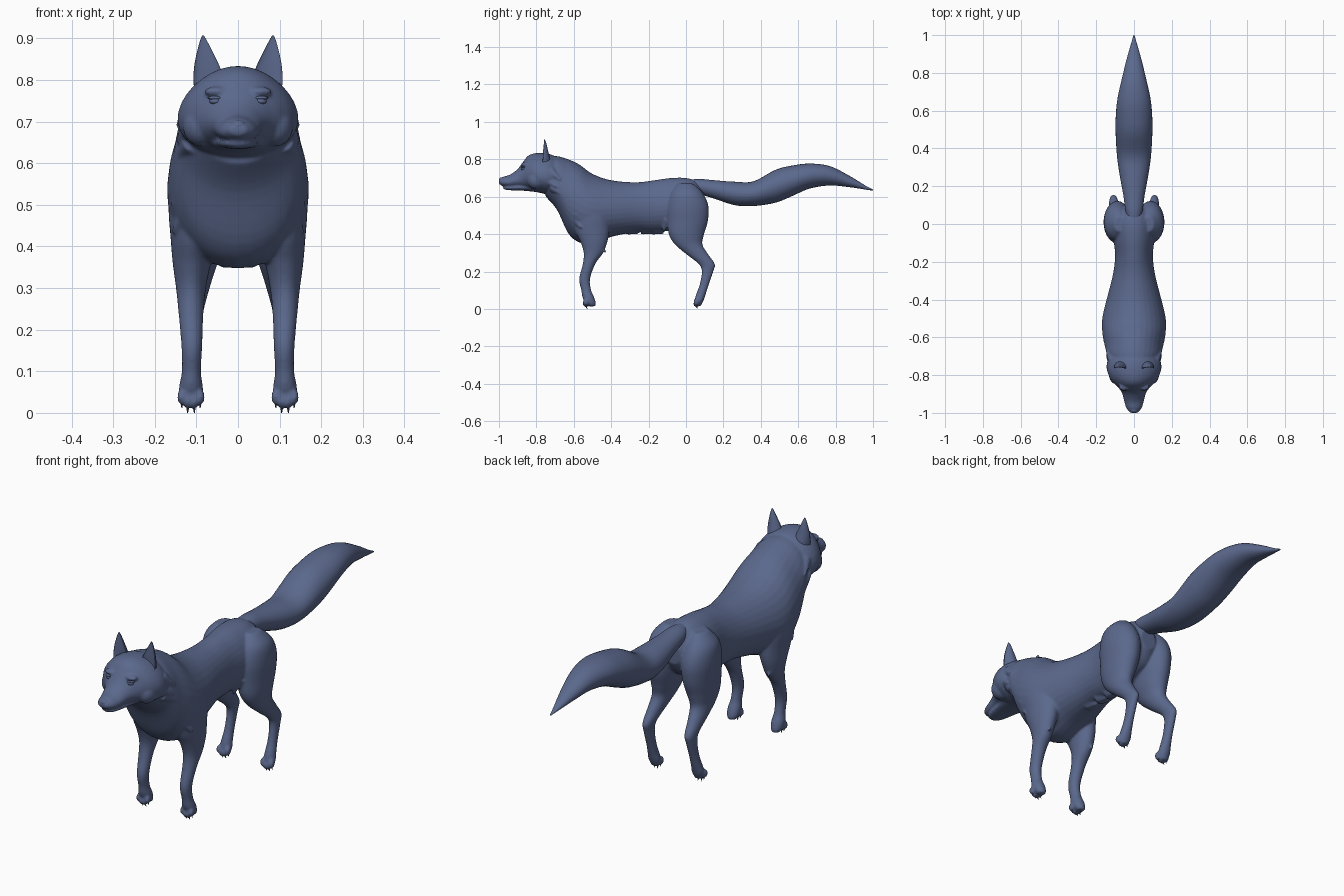
import bpy, bmesh
from math import sin, cos, pi
from mathutils import Vector, Matrix

cube = bpy.data.objects.get("Cube")
if cube:
    bpy.data.objects.remove(cube)

COLOUR = (0.105, 0.14, 0.265, 1)
fur = bpy.data.materials.new("slate_blue_fur")
fur.use_nodes = True
fur.diffuse_color = COLOUR
shader = fur.node_tree.nodes["Principled BSDF"]
shader.inputs["Base Color"].default_value = COLOUR
shader.inputs["Roughness"].default_value = 0.8

SIDES = (("left", 1), ("right", -1))


def finish(name, bm):
    """Turn a bmesh into a smooth, coloured object."""
    bmesh.ops.recalc_face_normals(bm, faces=bm.faces[:])
    for face in bm.faces:
        face.smooth = True
    mesh = bpy.data.meshes.new(name)
    bm.to_mesh(mesh)
    bm.free()
    mesh.materials.append(fur)
    obj = bpy.data.objects.new(name, mesh)
    bpy.context.collection.objects.link(obj)
    return obj


def spline(stations, steps=5):
    """Smooth curve through the stations."""
    rows = [Vector(s) for s in stations]
    rows = [rows[0]] + rows + [rows[-1]]
    result = []
    for a, b, c, d in zip(rows, rows[1:], rows[2:], rows[3:]):
        for i in range(steps):
            t = i / steps
            result.append(b + (c - a) * t / 2 + (a * 2 - b * 5 + c * 4 - d) * t**2 / 2
                          + (b * 3 - a - c * 3 + d) * t**3 / 2)
    return result + [rows[-1]]


def loft(name, axis, stations, side=1, pear=0.0, dent=1.0, count=32):
    """Skin rings along an axis. Station: place, low edge, high edge, half width, x."""
    bm = bmesh.new()
    rings = []
    for place, low, high, width, x in spline([(*s, 0)[:5] for s in stations]):
        ring = []
        for i in range(count):
            u, v = cos(2 * pi * i / count), sin(2 * pi * i / count)
            px = side * (x + width * u * (1 - pear * v))
            other = (low + high) / 2 + (high - low) / 2 * v * (dent if v < 0 else 1)
            ring.append(bm.verts.new((px, place, other) if axis == "Y" else (px, other, place)))
        rings.append(ring)
    for r, q in zip(rings, rings[1:]):
        for i in range(count):
            j = (i + 1) % count
            bm.faces.new((r[i], r[j], q[j], q[i]))
    bm.faces.new(rings[0])
    bm.faces.new(rings[-1])
    return finish(name, bm)


def blob(name, centre, size):
    bm = bmesh.new()
    bmesh.ops.create_uvsphere(bm, u_segments=20, v_segments=12, radius=1,
                              matrix=Matrix.Translation(centre) @ Matrix.Diagonal((*size, 1)))
    return finish(name, bm)


def spike(name, base, tip, radius, end=0.001):
    """Tapered cone used for claws and fur tufts."""
    base, tip = Vector(base), Vector(tip)
    way = tip - base
    turn = way.to_track_quat("Z", "Y").to_matrix().to_4x4()
    bm = bmesh.new()
    bmesh.ops.create_cone(bm, cap_ends=True, segments=12, radius1=radius, radius2=end,
                          depth=way.length,
                          matrix=Matrix.Translation((base + tip) / 2) @ turn)
    return finish(name, bm)


coat = []

# Torso, from rump to neck
coat.append(loft("torso", "Y", [
    (.10, .53, .63, .04), (.06, .47, .68, .085), (0, .44, .70, .11),
    (-.08, .42, .70, .108), (-.17, .41, .688, .10), (-.27, .41, .677, .112),
    (-.40, .385, .688, .145), (-.50, .35, .722, .168), (-.57, .355, .772, .168),
    (-.63, .405, .80, .158), (-.69, .53, .817, .142), (-.75, .60, .82, .11)], pear=.06))

# Head with upper muzzle, and the lower jaw
coat.append(loft("head", "Y", [
    (-.68, .64, .80, .11), (-.72, .615, .825, .137), (-.765, .617, .833, .143),
    (-.81, .628, .832, .128), (-.845, .638, .818, .102), (-.872, .645, .785, .077),
    (-.90, .65, .748, .061), (-.94, .652, .718, .051), (-.975, .655, .708, .04),
    (-1, .668, .695, .02)], pear=.17))
coat.append(loft("lower_jaw", "Y", [
    (-.80, .625, .67, .07), (-.87, .632, .665, .055), (-.93, .634, .66, .043),
    (-.965, .637, .658, .03), (-.977, .642, .655, .014)]))

for label, s in SIDES:
    # Front leg from shoulder to paw
    coat.append(loft("front_leg_" + label, "Z", [
        (.64, -.57, -.46, .03, .10), (.58, -.60, -.43, .055, .102),
        (.50, -.61, -.41, .062, .105), (.42, -.595, -.41, .056, .106),
        (.36, -.565, -.42, .046, .111), (.30, -.547, -.443, .036, .113),
        (.24, -.552, -.485, .03, .113), (.16, -.571, -.513, .025, .111),
        (.10, -.56, -.507, .023, .112), (.06, -.553, -.49, .029, .113),
        (.03, -.535, -.482, .026, .113), (.014, -.52, -.485, .016, .113)], s))
    # Hind leg from hip over the hock to the paw
    coat.append(loft("hind_leg_" + label, "Z", [
        (.67, -.04, .04, .03, .075), (.62, -.08, .09, .062, .088),
        (.55, -.10, .12, .073, .088), (.47, -.10, .117, .068, .088),
        (.40, -.092, .097, .058, .092), (.345, -.06, .088, .044, .098),
        (.29, .005, .12, .033, .104), (.24, .068, .154, .024, .108),
        (.20, .084, .146, .02, .11), (.13, .073, .122, .02, .111),
        (.08, .055, .106, .024, .112), (.045, .047, .094, .028, .112),
        (.016, .052, .08, .017, .112)], s))
    # Toes
    for y in (-.535, .055):
        for dx in (-.023, -.008, .008, .023):
            low = .028 if abs(dx) < .01 else .038
            coat.append(blob("toe", (s * .113 + dx, y, low), (.01, .016, .019)))
    # Brow ridge and cheek
    coat.append(blob("brow", (s * .052, -.862, .772), (.03, .02, .012)))
    coat.append(blob("cheek", (s * .088, -.80, .69), (.045, .05, .05)))
    # Fur tufts behind the elbow, on the cheek ruff and down the neck
    coat.append(spike("elbow_tuft", (s * .115, -.47, .36), (s * .125, -.425, .295), .028))
    for z, y in ((.67, -.74), (.71, -.72), (.63, -.71)):
        coat.append(spike("ruff_tuft", (s * .11, y, z + .02), (s * .15, y + .05, z - .02), .03))
    for z, y in ((.62, -.66), (.54, -.63), (.47, -.60)):
        coat.append(spike("neck_tuft", (s * .10, y, z + .03), (s * .162, y + .04, z - .04), .04))
    # Flank fold in front of the thigh
    coat.append(spike("flank_tuft", (s * .07, -.10, .48), (s * .06, -.125, .405), .03))

# Breast and belly fur
for x, y, z in ((0, -.60, .37), (.035, -.55, .36), (-.035, -.55, .36)):
    coat.append(spike("breast_tuft", (x, y, z + .05), (x, y + .03, z - .015), .035))
for y in (-.36, -.29, -.22, -.16):
    coat.append(spike("belly_tuft", (0, y, .43), (0, y + .04, .402), .04))

# Fuse the coat into one flowing surface
bpy.ops.object.select_all(action="DESELECT")
for part in coat:
    part.select_set(True)
body = coat[0]
bpy.context.view_layer.objects.active = body
bpy.ops.object.join()
body.name = "body"
remesh = body.modifiers.new("fuse", "REMESH")
remesh.mode = "VOXEL"
remesh.voxel_size = .0055
remesh.use_smooth_shade = True
soften = body.modifiers.new("soften", "SMOOTH")
soften.factor = .5
soften.iterations = 5
for name in ("fuse", "soften"):
    bpy.ops.object.modifier_apply(modifier=name)
body.data.materials.clear()
body.data.materials.append(fur)

# Bushy tail
loft("tail", "Y", [
    (0, .64, .688, .025), (.07, .615, .695, .045), (.15, .59, .688, .056),
    (.26, .555, .68, .076), (.36, .55, .682, .09), (.475, .567, .742, .097),
    (.56, .60, .765, .097), (.66, .643, .777, .088), (.77, .66, .763, .064),
    (.88, .65, .708, .037), (.96, .638, .659, .014), (1, .632, .638, .003)])

for label, s in SIDES:
    # Cupped ear
    loft("ear_" + label, "Z", [
        (.765, -.81, -.725, .036, .068), (.80, -.805, -.727, .037, .07),
        (.835, -.794, -.735, .03, .075), (.87, -.78, -.743, .018, .08),
        (.895, -.768, -.75, .008, .083), (.907, -.761, -.756, .002, .084)], s, dent=-.25)
    # Eye with upper lid
    blob("eye_" + label, (s * .054, -.87, .749), (.015, .013, .008))
    blob("eyelid_" + label, (s * .054, -.869, .757), (.019, .014, .005))
    # Nostril wing
    blob("nostril_" + label, (s * .013, -.987, .684), (.011, .011, .011))
    # Claws
    for place, y in (("front", -.54), ("hind", .05)):
        for n, dx in enumerate((-.022, -.008, .008, .022)):
            tip = 0 if abs(dx) < .01 else .012
            x = s * .113 + dx
            spike(f"{place}_claw_{label}_{n + 1}", (x, y, tip + .026), (x, y + .012, tip), .006)

# Nose pad
blob("nose", (0, -.984, .69), (.02, .016, .014))
